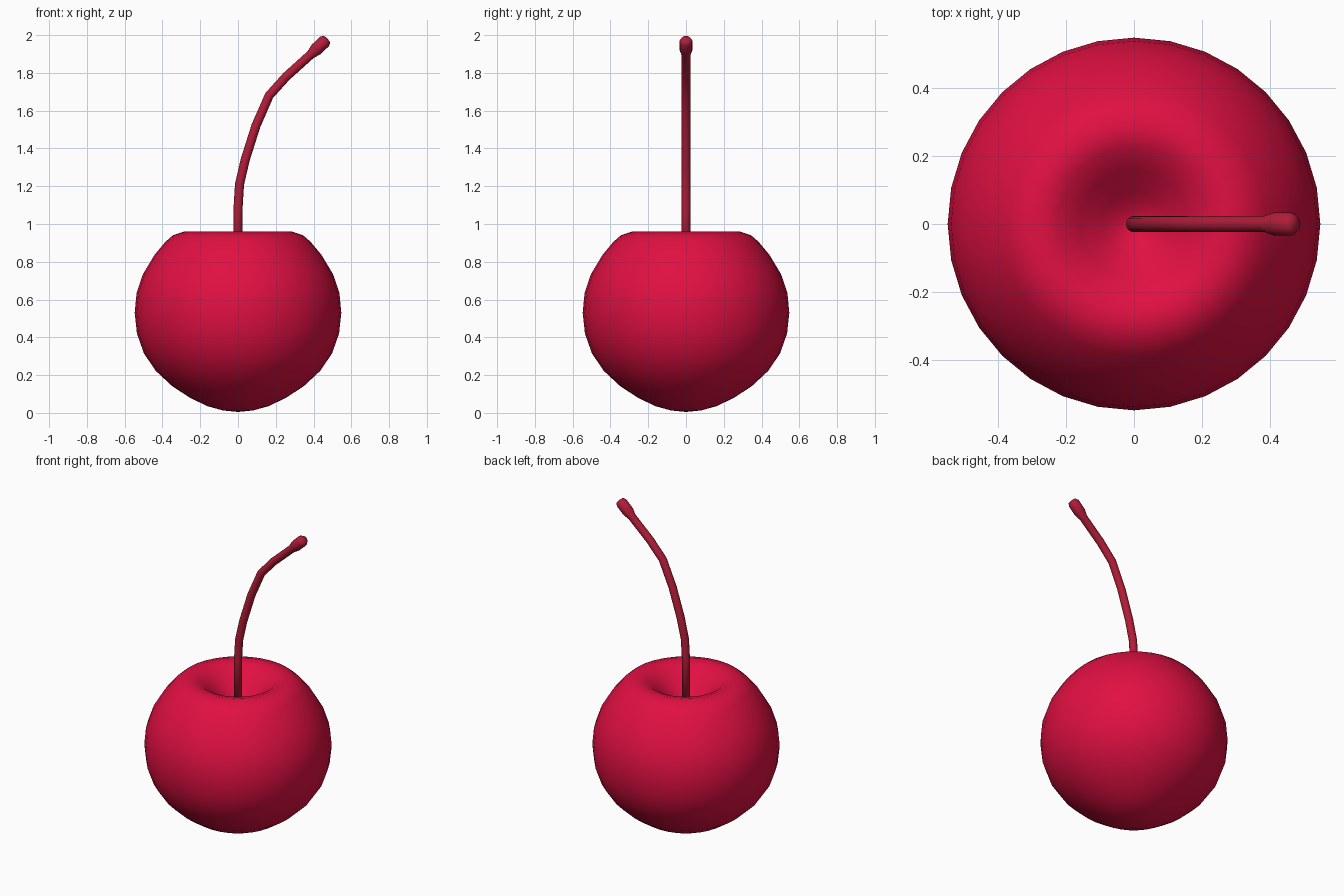
import bpy, bmesh
from math import sin, cos, tau
from mathutils import Vector

if "Cube" in bpy.data.objects:
    bpy.data.objects.remove(bpy.data.objects["Cube"])


def material(name, rgb):
    mat = bpy.data.materials.new(name)
    mat.diffuse_color = (*rgb, 1)
    mat.use_nodes = True
    mat.node_tree.nodes["Principled BSDF"].inputs["Base Color"].default_value = mat.diffuse_color
    return mat


def loft(name, rings, mat):
    """Skin a list of vertex-position rings; a one-point ring closes an end."""
    bm = bmesh.new()
    rows = [[bm.verts.new(p) for p in ring] for ring in rings]
    for a, b in zip(rows, rows[1:]):
        n = max(len(a), len(b))
        for i in range(n):
            j = (i + 1) % n
            quad = [a[i % len(a)], a[j % len(a)], b[j % len(b)], b[i % len(b)]]
            bm.faces.new(list(dict.fromkeys(quad)))
    bmesh.ops.recalc_face_normals(bm, faces=bm.faces)
    mesh = bpy.data.meshes.new(name)
    bm.to_mesh(mesh)
    bm.free()
    mesh.materials.append(mat)
    obj = bpy.data.objects.new(name, mesh)
    bpy.context.collection.objects.link(obj)
    mesh.shade_smooth()
    return obj


def ring(center, radius, u, v, sides):
    if radius == 0:
        return [center]
    return [center + radius * (cos(tau * i / sides) * u + sin(tau * i / sides) * v)
            for i in range(sides)]


X, Y = Vector((1, 0, 0)), Vector((0, 1, 0))

# Fruit: revolved profile (radius, height), with the dimple on top
profile = [(0, 0.005), (0.08, 0.013), (0.16, 0.035), (0.255, 0.08), (0.35, 0.143),
           (0.435, 0.222), (0.498, 0.315), (0.535, 0.42), (0.547, 0.53),
           (0.537, 0.635), (0.503, 0.735), (0.443, 0.835), (0.385, 0.905),
           (0.345, 0.94), (0.285, 0.96), (0.225, 0.945), (0.16, 0.895),
           (0.09, 0.83), (0.04, 0.795), (0, 0.785)]
loft("cherry_fruit", [ring(Vector((0, 0, z)), r, X, Y, 32) for r, z in profile],
     material("cherry_red", (0.75, 0.005, 0.055)))

# Stem: bent tube (x, z, radius) with a flared tip
path = [(0, 0.75, 0), (0, 0.75, 0.024), (0, 1.08, 0.024), (0.008, 1.21, 0.024),
        (0.038, 1.34, 0.024), (0.095, 1.52, 0.024), (0.165, 1.68, 0.024),
        (0.255, 1.78, 0.024), (0.385, 1.897, 0.024), (0.412, 1.923, 0.034),
        (0.459, 1.967, 0.034), (0.472, 1.979, 0.024), (0.474, 1.981, 0)]
pts = [Vector((x, 0, z)) for x, z, _ in path]
rings = []
for i, (x, z, r) in enumerate(path):
    tangent = (pts[min(i + 1, len(pts) - 1)] - pts[max(i - 1, 0)]).normalized()
    rings.append(ring(pts[i], r, Y.cross(tangent), Y, 16))
loft("cherry_stem", rings, material("stem_red", (0.45, 0.012, 0.04)))
